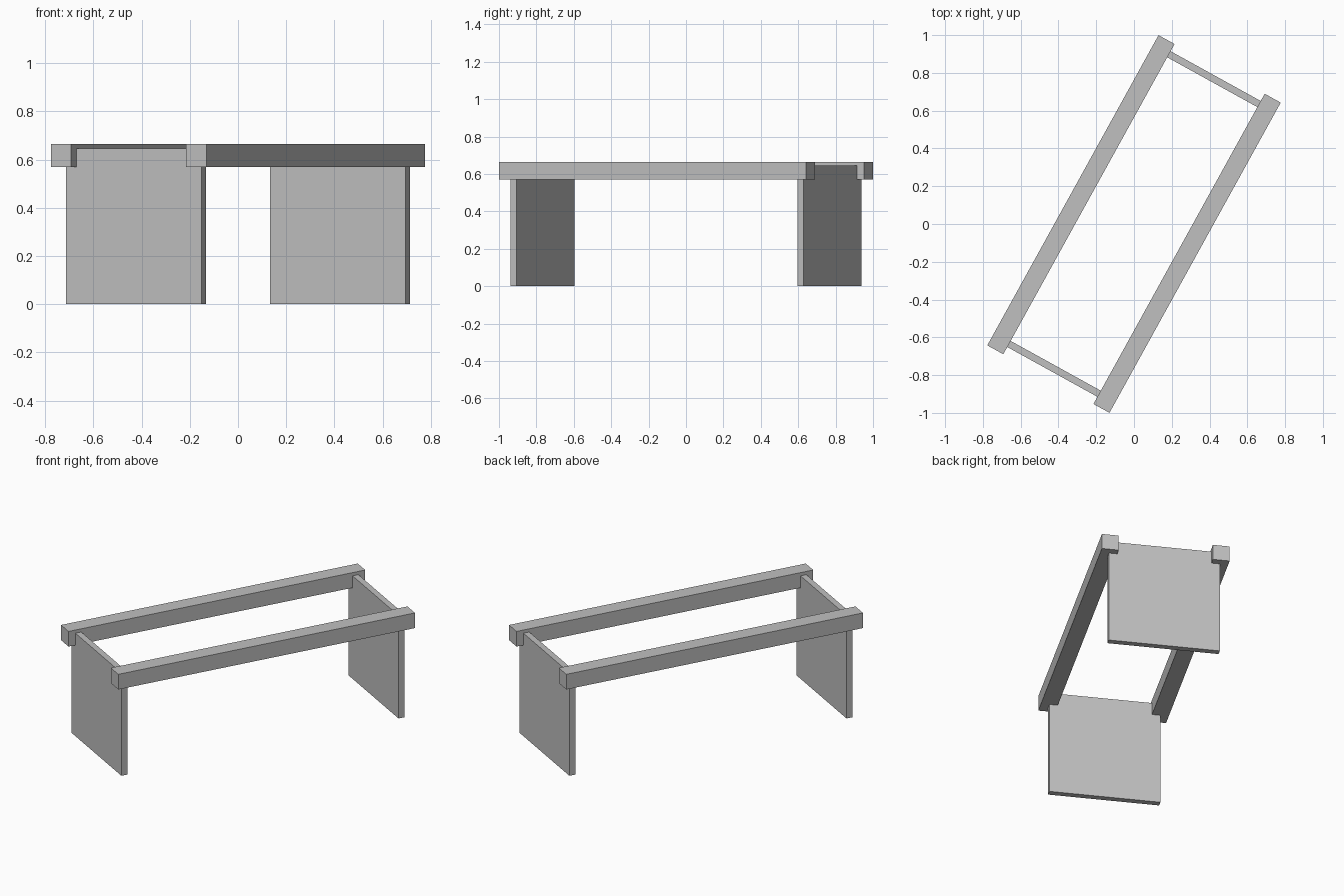
import bpy, bmesh, math
from mathutils import Matrix

if "Cube" in bpy.data.objects:
    bpy.data.objects.remove(bpy.data.objects["Cube"], do_unlink=True)

TURN = Matrix.Rotation(math.radians(-28.9), 4, "Z")  # bench stands at an angle
RAIL_X, RAIL_W, RAIL_L = 0.321, 0.097, 1.876
RAIL_BOTTOM, RAIL_TOP = 0.57, 0.665
PANEL_Y, PANEL_T, PANEL_TOP = 0.876, 0.037, 0.645

grey = bpy.data.materials.new("light_grey")
grey.use_nodes = True
colour = (0.527, 0.527, 0.527, 1)
grey.diffuse_color = colour
grey.node_tree.nodes["Principled BSDF"].inputs["Base Color"].default_value = colour


def extrude_profile(name, profile, y, depth):
    """Extrude an x-z outline along y, centred on y."""
    bm = bmesh.new()
    face = bm.faces.new([bm.verts.new((x, y - depth / 2, z)) for x, z in profile])
    ext = bmesh.ops.extrude_face_region(bm, geom=[face])
    verts = [g for g in ext["geom"] if isinstance(g, bmesh.types.BMVert)]
    bmesh.ops.translate(bm, verts=verts, vec=(0, depth, 0))
    bmesh.ops.recalc_face_normals(bm, faces=bm.faces)
    bm.transform(TURN)
    mesh = bpy.data.meshes.new(name)
    bm.to_mesh(mesh)
    bm.free()
    mesh.materials.append(grey)
    obj = bpy.data.objects.new(name, mesh)
    bpy.context.collection.objects.link(obj)


# Long side rails
for side, s in (("left", 1), ("right", -1)):
    a, b = s * RAIL_X - RAIL_W / 2, s * RAIL_X + RAIL_W / 2
    extrude_profile(side + "_rail",
                    [(a, RAIL_BOTTOM), (b, RAIL_BOTTOM), (b, RAIL_TOP), (a, RAIL_TOP)],
                    0, RAIL_L)

# End panels, notched at the top corners to carry the rails
inner = RAIL_X - RAIL_W / 2
half = [(RAIL_X, 0), (RAIL_X, RAIL_BOTTOM), (inner, RAIL_BOTTOM), (inner, PANEL_TOP)]
outline = half + [(-x, z) for x, z in reversed(half)]
for end, s in (("front", -1), ("back", 1)):
    extrude_profile(end + "_leg_panel", outline, s * PANEL_Y, PANEL_T)
